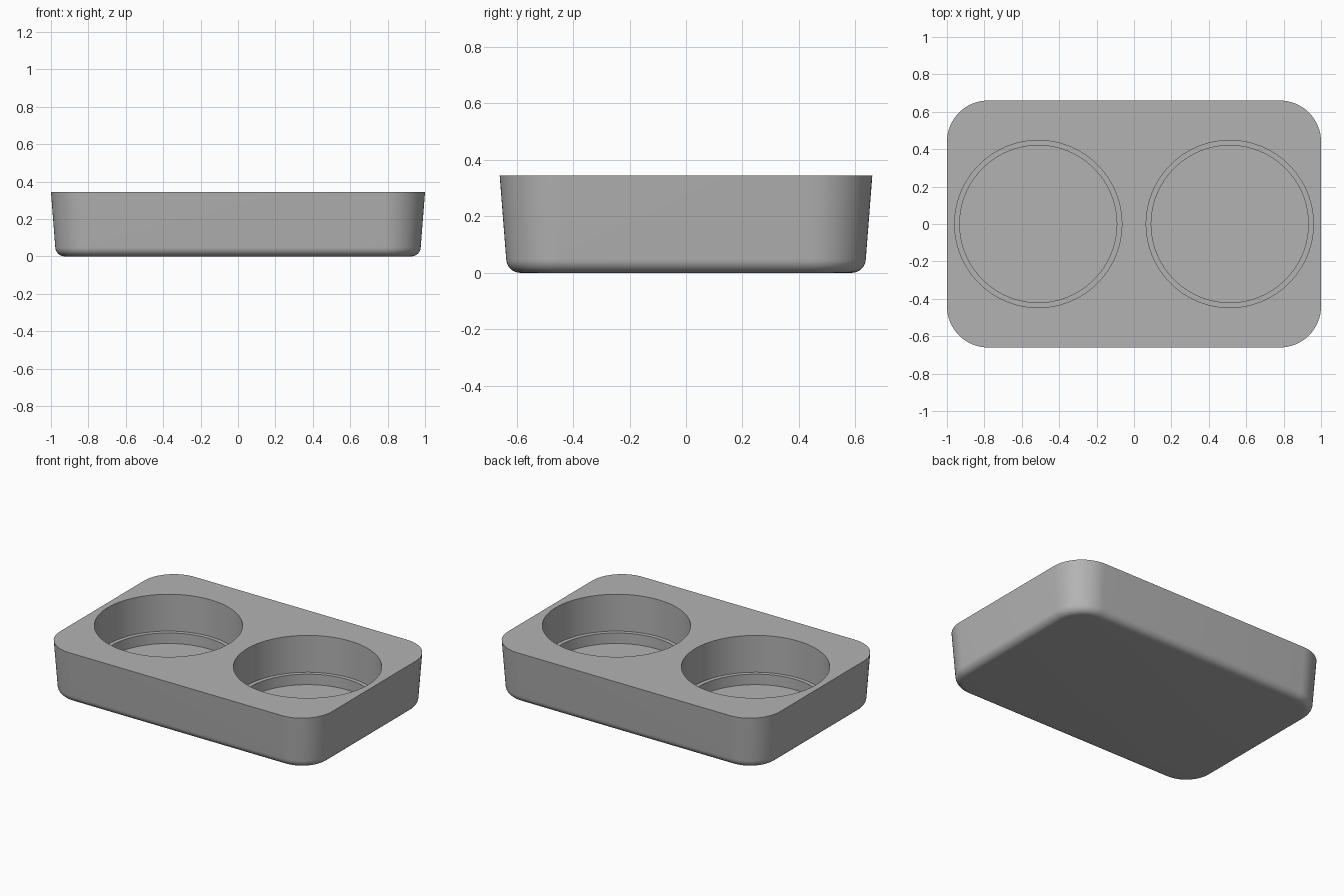
import bpy, bmesh
from math import sin, cos, pi, radians

if "Cube" in bpy.data.objects:
    bpy.data.objects.remove(bpy.data.objects["Cube"], do_unlink=True)

HALF_X, HALF_Y, HEIGHT, CORNER = 1.0, 0.66, 0.345, 0.22
WELL_X, WELL_R, LEDGE_R = 0.512, 0.447, 0.42
LEDGE_Z, FLOOR_Z = 0.10, 0.03
FILLET, DRAFT = 0.05, 0.023

grey = bpy.data.materials.new("plain grey")
grey.use_nodes = True
colour = (0.45, 0.45, 0.45, 1)
grey.diffuse_color = colour
grey.node_tree.nodes["Principled BSDF"].inputs["Base Color"].default_value = colour


def rounded_ring(inset, z, steps=16):
    """Rounded rectangle outline, shrunk by inset, at height z."""
    r = CORNER - inset
    ring = []
    for q, (sx, sy) in enumerate([(1, 1), (-1, 1), (-1, -1), (1, -1)]):
        for i in range(steps + 1):
            a = (q + i / steps) * pi / 2
            ring.append((sx * (HALF_X - CORNER) + r * cos(a),
                         sy * (HALF_Y - CORNER) + r * sin(a), z))
    return ring


def circle_ring(cx, r, z, steps=96):
    return [(cx + r * cos(2 * pi * i / steps), r * sin(2 * pi * i / steps), z)
            for i in range(steps)]


def loft(name, rings):
    """Closed solid skinned through a stack of rings, bottom to top."""
    bm = bmesh.new()
    loops = [[bm.verts.new(p) for p in ring] for ring in rings]
    for low, high in zip(loops, loops[1:]):
        for i in range(len(low)):
            j = (i + 1) % len(low)
            bm.faces.new((low[i], low[j], high[j], high[i]))
    bm.faces.new(loops[0][::-1])
    bm.faces.new(loops[-1])
    mesh = bpy.data.meshes.new(name)
    bm.to_mesh(mesh)
    bm.free()
    mesh.materials.append(grey)
    obj = bpy.data.objects.new(name, mesh)
    bpy.context.collection.objects.link(obj)
    return obj


# Tray body: filleted base, slightly flared walls
angles = [i / 8 * pi / 2 for i in range(9)]
rings = [rounded_ring(DRAFT + FILLET * (1 - sin(a)), FILLET * (1 - cos(a))) for a in angles]
tray = loft("tray", rings + [rounded_ring(0, HEIGHT)])
bpy.context.view_layer.objects.active = tray
tray.select_set(True)

# Two round wells, each with a narrow ledge above the floor
for side, x in (("left", WELL_X), ("right", -WELL_X)):
    cutter = loft(side + "_well_cutter", [
        circle_ring(x, LEDGE_R, FLOOR_Z), circle_ring(x, LEDGE_R, LEDGE_Z),
        circle_ring(x, WELL_R, LEDGE_Z), circle_ring(x, WELL_R, HEIGHT + 0.1)])
    cutter.hide_render = True
    cut = tray.modifiers.new(side + "_well", 'BOOLEAN')
    cut.operation = 'DIFFERENCE'
    cut.solver = 'EXACT'
    cut.object = cutter
    bpy.ops.object.modifier_apply(modifier=cut.name)
    bpy.data.objects.remove(cutter, do_unlink=True)

bpy.ops.object.shade_smooth_by_angle(angle=radians(30))
